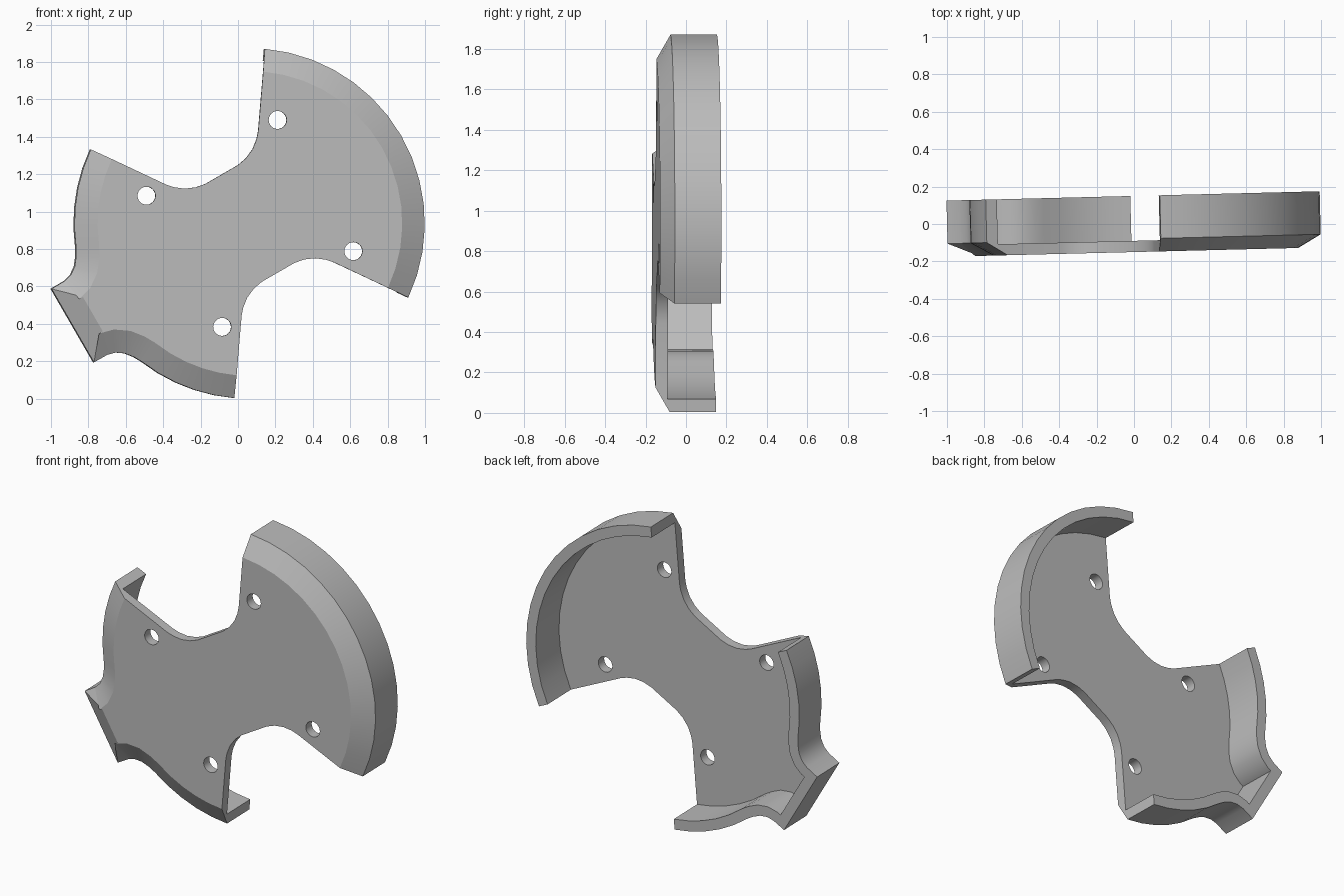
import bpy, bmesh
from math import sin, cos, radians
from mathutils import Vector, Matrix

if "Cube" in bpy.data.objects:
    bpy.data.objects.remove(bpy.data.objects["Cube"], do_unlink=True)

RADIUS = 0.937
CHAMFER, WALL = 0.122, 0.065                   # inward offsets
FRONT, SHOULDER, FLOOR, BACK = -0.15, -0.08, -0.09, 0.15
TILT = Matrix.Rotation(0.025, 4, "Z")
PLACE = TILT @ Matrix.Translation((0.06, 0, 0.937)) @ Matrix.Rotation(radians(-30), 4, "Y")

grey = bpy.data.materials.new("plain grey")
grey.use_nodes = True
grey.diffuse_color = (0.5, 0.5, 0.5, 1)
grey.node_tree.nodes["Principled BSDF"].inputs["Base Color"].default_value = (0.5, 0.5, 0.5, 1)


def arc(start, end, steps):
    angles = [radians(start + (end - start) * i / steps) for i in range(steps + 1)]
    return [Vector((RADIUS * cos(a), RADIUS * sin(a))) for a in angles]


def flip(points):
    """Mirror across the long axis, reversing the order."""
    return [Vector((p.x, -p.y)) for p in reversed(points)]


def inset(points, dist):
    """Mitred inward offset of a counter-clockwise chain; its ends slide radially."""
    result = []
    for i, p in enumerate(points):
        if i in (0, len(points) - 1):
            result.append(p - p.normalized() * dist)
            continue
        a, b = (p - points[i - 1]).normalized(), (points[i + 1] - p).normalized()
        na, nb = Vector((-a.y, a.x)), Vector((-b.y, b.x))
        result.append(p + (na + nb) * dist / (1 + na.dot(nb)))
    return result


# Outline: round side, waisted cuts, and the flared side with a squared spout
round_side = arc(-55, 55, 14)
half_flare = arc(125, 158, 5) + [Vector(p) for p in (
    (-0.892, 0.31), (-0.925, 0.268), (-0.965, 0.24), (-1.01, 0.228), (-1.092, 0.227))]
flared_side = half_flare + flip(half_flare)
half_cut = [Vector(p) for p in (
    (0.285, 0.405), (0.255, 0.371), (0.21, 0.336), (0.155, 0.312), (0.1, 0.302))]
upper_cut = half_cut + [Vector((-p.x, p.y)) for p in reversed(half_cut)]
lower_cut = flip(upper_cut)

bm = bmesh.new()


def row(points, depth):
    return [bm.verts.new((p.x, depth, p.y)) for p in points]


def strip(a, b):
    for i in range(len(a) - 1):
        bm.faces.new((a[i], a[i + 1], b[i + 1], b[i]))


# Each wall is a five-sided section: chamfer, outside, rim, inside
walls = []
for chain in (round_side, flared_side):
    section = [row(inset(chain, CHAMFER), FRONT), row(chain, SHOULDER), row(chain, BACK),
               row(inset(chain, WALL), BACK), row(inset(chain, WALL), FLOOR)]
    for a, b in zip(section, section[1:]):
        strip(a, b)
    walls.append(section)

# Edges of the plate along the two cuts
cuts = []
for chain in (upper_cut, lower_cut):
    pair = [row(chain, FRONT), row(chain, FLOOR)]
    strip(*pair)
    cuts.append(pair)

# Front and inner faces of the plate
for w, c in ((0, 0), (-1, 1)):
    bm.faces.new(walls[0][w] + cuts[0][c] + walls[1][w] + cuts[1][c])

# Flat ends closing the wall sections
for wall, we, cut, ce in ((0, -1, 0, 0), (1, 0, 0, -1), (1, -1, 1, 0), (0, 0, 1, -1)):
    bm.faces.new([cuts[cut][0][ce]] + [r[we] for r in walls[wall]] + [cuts[cut][1][ce]])

bmesh.ops.recalc_face_normals(bm, faces=bm.faces)
mesh = bpy.data.meshes.new("guard_shell")
bm.to_mesh(mesh)
bm.free()
mesh.materials.append(grey)
shell = bpy.data.objects.new("guard_shell", mesh)
bpy.context.collection.objects.link(shell)

# Four bolt holes
bm = bmesh.new()
for u in (-0.405, 0.405):
    for v in (-0.405, 0.405):
        bmesh.ops.create_cone(bm, cap_ends=True, segments=24, radius1=0.048, radius2=0.048,
                              depth=0.3, matrix=Matrix.Translation((u, -0.12, v))
                              @ Matrix.Rotation(radians(90), 4, "X"))
cut_mesh = bpy.data.meshes.new("hole_cutter")
bm.to_mesh(cut_mesh)
bm.free()
cut_mesh.materials.append(grey)
cutter = bpy.data.objects.new("hole_cutter", cut_mesh)
cutter.hide_render = True
bpy.context.collection.objects.link(cutter)

holes = shell.modifiers.new("bolt_holes", "BOOLEAN")
holes.operation = "DIFFERENCE"
holes.solver = "EXACT"
holes.object = cutter
bpy.ops.object.select_all(action="DESELECT")
shell.select_set(True)
bpy.context.view_layer.objects.active = shell
bpy.ops.object.modifier_apply(modifier="bolt_holes")
bpy.data.objects.remove(cutter, do_unlink=True)

shell.data.transform(PLACE)
bpy.ops.object.shade_smooth_by_angle(angle=radians(28))
